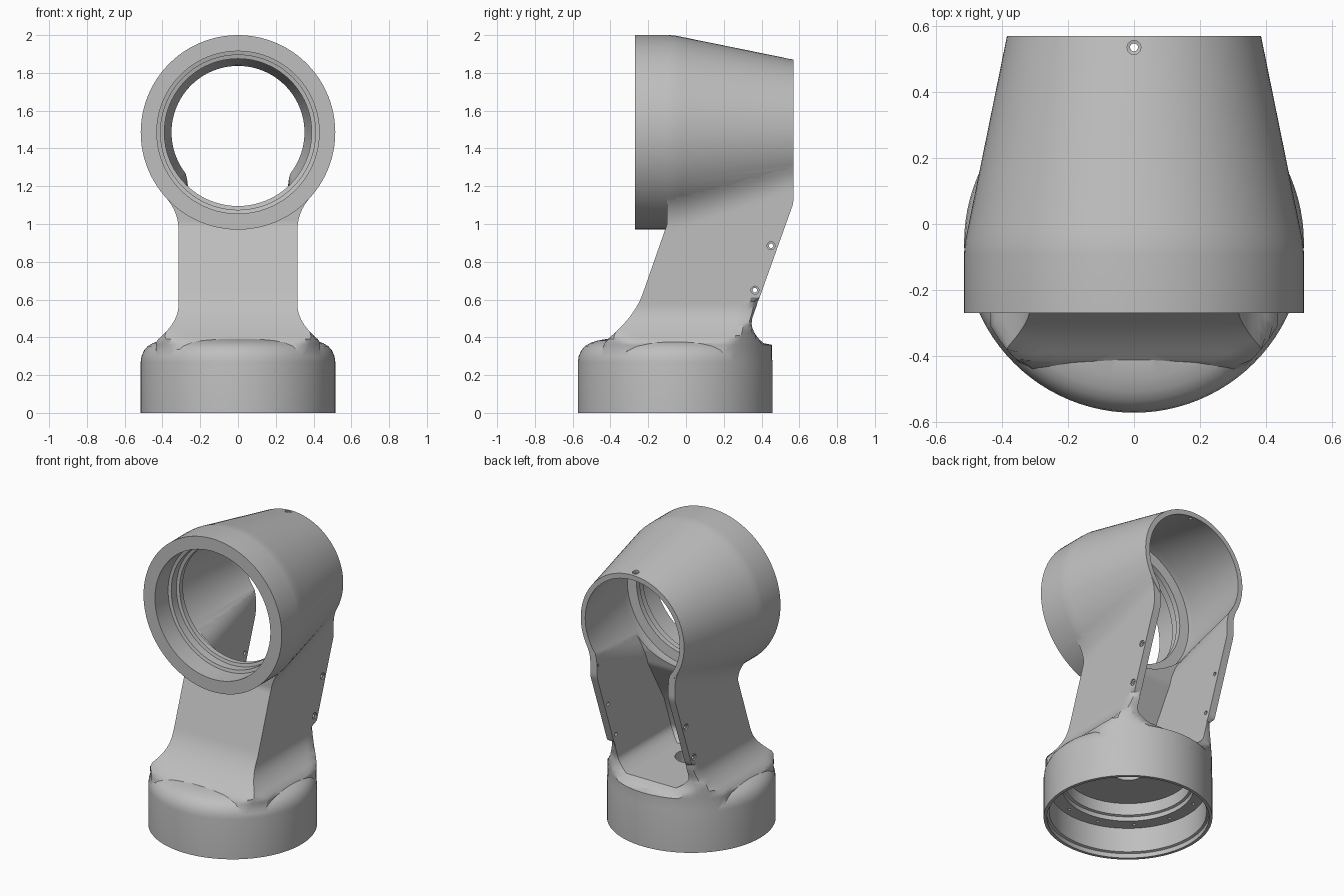
import bpy, bmesh, math
from mathutils import Matrix, Vector

if "Cube" in bpy.data.objects:
    bpy.data.objects.remove(bpy.data.objects["Cube"])

AXIS_Z = 1.485     # height of the tube axis
BASE_Y = -0.057    # centre of the round base
HALF = 0.315       # half width of the column
FILLET = 0.25      # column to tube blend radius

grey = bpy.data.materials.new("plain grey")
grey.use_nodes = True
grey.diffuse_color = (0.52, 0.52, 0.52, 1)
grey.node_tree.nodes["Principled BSDF"].inputs["Base Color"].default_value = grey.diffuse_color


def make_object(name, bm):
    bmesh.ops.recalc_face_normals(bm, faces=bm.faces)
    mesh = bpy.data.meshes.new(name)
    bm.to_mesh(mesh)
    bm.free()
    mesh.materials.append(grey)
    ob = bpy.data.objects.new(name, mesh)
    bpy.context.collection.objects.link(ob)
    return ob


def loft(name, rings):
    """Closed skin through rings of equal point count."""
    bm = bmesh.new()
    loops = [[bm.verts.new(p) for p in ring] for ring in rings]
    n = len(loops[0])
    for a, b in zip(loops, loops[1:]):
        for i in range(n):
            j = (i + 1) % n
            bm.faces.new((a[i], a[j], b[j], b[i]))
    bm.faces.new(loops[0])
    bm.faces.new(loops[-1])
    return make_object(name, bm)


def lathe(name, profile, matrix, sides=96):
    """Turned solid from (radius, height) pairs."""
    angles = [math.tau * i / sides for i in range(sides)]
    return loft(name, [[matrix @ Vector((r * math.cos(a), r * math.sin(a), h))
                        for a in angles] for r, h in profile])


def boolean(target, tool, operation):
    mod = target.modifiers.new(operation.lower(), 'BOOLEAN')
    mod.operation = operation
    mod.solver = 'EXACT'
    mod.object = tool
    bpy.context.view_layer.objects.active = target
    bpy.ops.object.modifier_apply(modifier=mod.name)
    bpy.data.objects.remove(tool)


def fade(z, start, length):
    """Quadratic flare: one at start, zero after length."""
    s = min(1, max(0, (z - start) / length))
    return (1 - s) ** 2


def tube_radius(y):
    t = min(1, max(0, (y + 0.07) / 0.64))
    return 0.515 - 0.13 * t


def half_width(y, z):
    """Column half width with a tangent blend into the tapered tube."""
    r = tube_radius(y)
    drop = math.sqrt((r + FILLET) ** 2 - (HALF + FILLET) ** 2)
    centre = AXIS_Z - drop
    touch = AXIS_Z - drop * r / (r + FILLET)
    if z <= centre:
        return HALF
    if z <= touch:
        return HALF + FILLET - math.sqrt(FILLET ** 2 - (z - centre) ** 2)
    return math.sqrt(r * r - (AXIS_Z - z) ** 2) - 0.008 * min(1, (z - touch) / 0.03)


def front_line(z):
    return min(-0.10, -0.10 + 0.35 * (z - 1.0))


def ring(z, front, back, width, steps=14):
    """Four-sided section: right side, back, left side, front."""
    right = [(width(y), y) for y in
             (front + (back - front) * i / steps for i in range(steps + 1))]
    wb, wf = right[-1][0], right[0][0]
    across = [1 - 2 * i / steps for i in range(1, steps)]
    pts = right + [(wb * u, back) for u in across]
    pts += [(-x, y) for x, y in reversed(right)]
    pts += [(-wf * u, front) for u in across]
    return [Vector((x, y, z)) for x, y in pts]


def column_ring(z):
    front = front_line(z) - 0.11 * fade(z, 0.38, 0.25)
    back = min(0.568, 0.35 + 0.358 * (z - 0.5)) + 0.12 * fade(z, 0.36, 0.15)
    if z < 0.365:
        back = 0.46
    flare = 0.12 * fade(z, 0.38, 0.19)
    pts = ring(z, front, back, lambda y: half_width(y, z) + flare)
    if z < 0.6:      # keep the flared foot within the round base
        for p in pts:
            limit = 0.512 if p.y > 0 else 0.503
            r = math.hypot(p.x, p.y - BASE_Y)
            if r > limit:
                p.x *= limit / r
                p.y = BASE_Y + (p.y - BASE_Y) * limit / r
    return pts


def channel_ring(z):
    rounding = 0.08 * fade(z, 0.41, 0.09)
    web = 0.06 + 0.09 * min(1, max(0, (z - 0.7) / 0.4))
    return ring(z, front_line(z) + web + rounding, 0.75,
                lambda y: half_width(y, z) - 0.05 - rounding)


def levels(lo, hi, step):
    n = round((hi - lo) / step)
    return [lo + (hi - lo) * i / n for i in range(n + 1)]


upright = Matrix.Translation((0, BASE_Y, 0))
along_y = Matrix.Translation((0, 0, AXIS_Z)) @ Matrix.Rotation(-math.pi / 2, 4, 'X')

# Outer solids: round base, leaning column, tapered tube
body = lathe("arm_link_body", [
    (0.515, 0), (0.515, 0.27), (0.511, 0.30), (0.498, 0.33), (0.478, 0.353),
    (0.45, 0.37), (0.41, 0.383), (0.36, 0.392), (0.2, 0.395)], upright)
heights = [0.27, 0.36] + levels(0.37, 0.65, 0.02) + levels(0.75, 0.95, 0.1) + levels(0.98, 1.4, 0.02)
boolean(body, loft("column", [column_ring(z) for z in heights]), 'UNION')
boolean(body, lathe("tube", [
    (0.515, -0.27), (0.515, -0.09), (0.513, -0.06), (0.505, -0.02), (0.385, 0.57)], along_y), 'UNION')

# Hollow tube: front bore with a stepped lip, conical cavity behind
boolean(body, lathe("bore", [
    (0.43, -0.4), (0.43, -0.13), (0.41, -0.125), (0.41, -0.07), (0.39, -0.065),
    (0.39, -0.03), (0.455, -0.025), (0.455, 0.02),
    (0.352, 0.57), (0.352, 0.7)], along_y), 'DIFFERENCE')

# Open channel in the back of the column
heights = levels(0.41, 0.5, 0.015) + levels(0.6, 0.9, 0.1) + levels(0.94, 1.38, 0.02)
boolean(body, loft("channel", [channel_ring(z) for z in heights]), 'DIFFERENCE')

# Stepped cup under the base and cable hole up into the channel
boolean(body, lathe("cup", [
    (0.495, -0.1), (0.495, 0.03), (0.48, 0.035), (0.48, 0.2), (0.40, 0.205),
    (0.40, 0.235), (0.385, 0.24), (0.385, 0.32)], upright), 'DIFFERENCE')
boolean(body, lathe("cable_hole", [(0.1, 0.25), (0.1, 0.5)], upright, 48), 'DIFFERENCE')

# Countersunk screw holes: two pairs in the channel walls, one on top
across_x = Matrix.Rotation(math.pi / 2, 4, 'Y')
for y, z in ((0.45, 0.885), (0.365, 0.65)):
    place = Matrix.Translation((0, y, z)) @ across_x
    boolean(body, lathe("screw_hole", [
        (0.021, -0.4), (0.021, -0.307), (0.012, -0.305),
        (0.012, 0.305), (0.021, 0.307), (0.021, 0.4)], place, 20), 'DIFFERENCE')
boolean(body, lathe("top_hole", [(0.012, 1.7), (0.012, 1.865), (0.021, 1.867), (0.021, 2.0)],
                    Matrix.Translation((0, 0.535, 0)), 20), 'DIFFERENCE')

# Small screw holes around the base ledge
for i in range(12):
    a = math.tau * (i + 0.5) / 12
    spot = Matrix.Translation((0.44 * math.cos(a), BASE_Y + 0.44 * math.sin(a), 0))
    boolean(body, lathe("ledge_hole", [(0.01, 0.15), (0.01, 0.25)], spot, 12), 'DIFFERENCE')

bpy.ops.object.select_all(action='DESELECT')
body.select_set(True)
bpy.context.view_layer.objects.active = body
bpy.ops.object.shade_smooth_by_angle(angle=math.radians(30))
